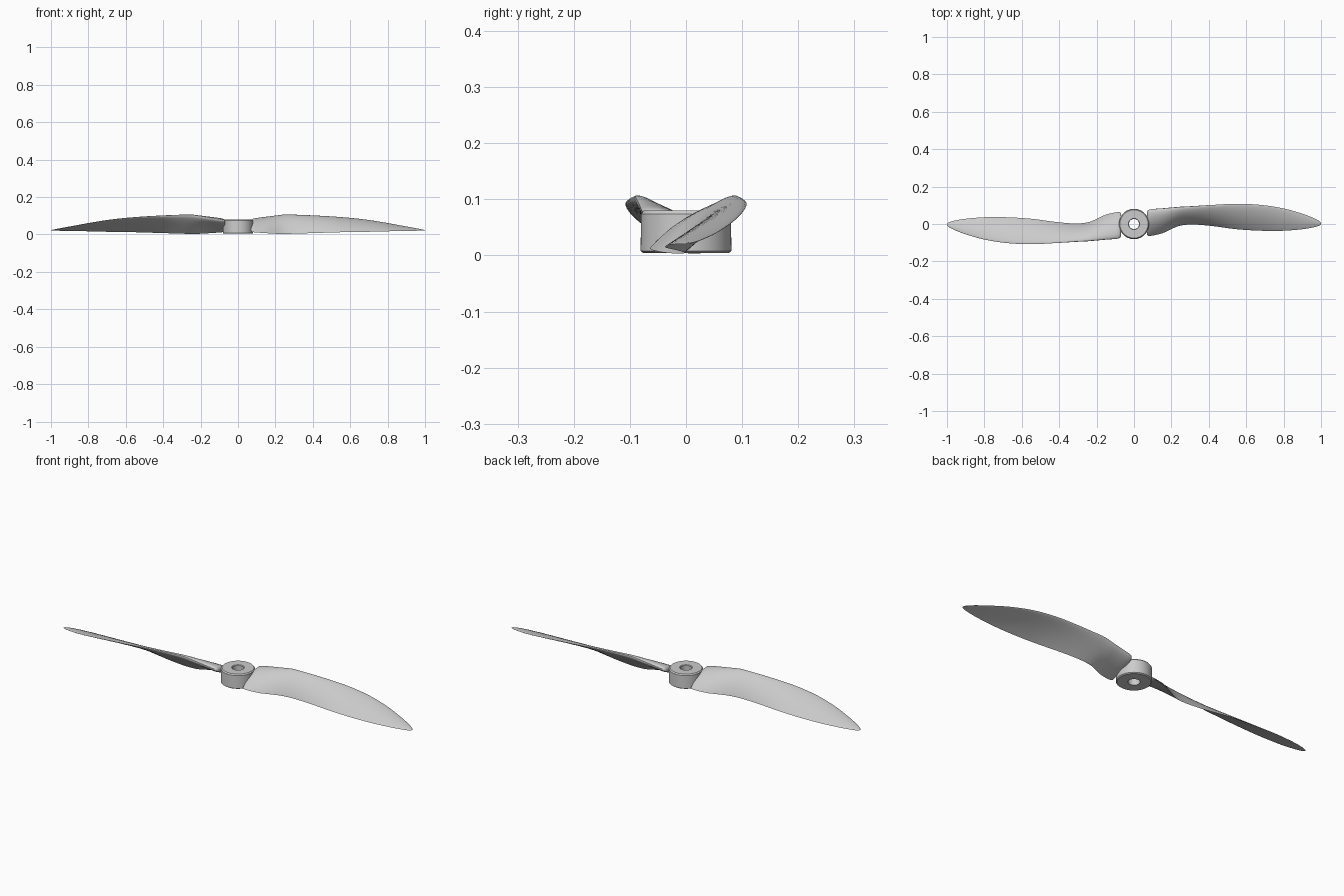
import bpy, bmesh, math
from mathutils import Vector, Matrix

cube = bpy.data.objects.get("Cube")
if cube:
    bpy.data.objects.remove(cube, do_unlink=True)

grey = bpy.data.materials.new("light grey plastic")
grey.use_nodes = True
colour = (0.6, 0.6, 0.6, 1)
grey.diffuse_color = colour
grey.node_tree.nodes["Principled BSDF"].inputs["Base Color"].default_value = colour


def finish(bm, name, angle):
    bmesh.ops.recalc_face_normals(bm, faces=bm.faces)
    mesh = bpy.data.meshes.new(name)
    bm.to_mesh(mesh)
    bm.free()
    mesh.materials.append(grey)
    obj = bpy.data.objects.new(name, mesh)
    bpy.context.collection.objects.link(obj)
    bpy.ops.object.select_all(action='DESELECT')
    obj.select_set(True)
    bpy.context.view_layer.objects.active = obj
    bpy.ops.object.shade_smooth_by_angle(angle=math.radians(angle))
    return obj


# Hub: a bevelled ring profile spun around the vertical axis
def make_hub():
    profile = [(.027, .004), (.076, .004), (.081, .008), (.08, .074),
               (.075, .08), (.03, .08), (.027, .077)]
    bm = bmesh.new()
    steps = 64
    rings = []
    for i in range(steps):
        a = math.tau * i / steps
        rings.append([bm.verts.new((r * math.cos(a), r * math.sin(a), z)) for r, z in profile])
    n = len(profile)
    for i in range(steps):
        a, b = rings[i], rings[(i + 1) % steps]
        for j in range(n):
            k = (j + 1) % n
            bm.faces.new((a[j], b[j], b[k], a[k]))
    finish(bm, "hub", 35)


# Blade stations: x, leading edge y z, trailing edge y z, thickness
STATIONS = [
    (.07, .066, .070, -.058, .018, .022),
    (.085, .078, .079, -.064, .012, .036),
    (.15, .083, .090, -.050, .007, .036),
    (.20, .087, .098, -.027, .004, .034),
    (.25, .091, .105, -.008, .003, .030),
    (.32, .095, .104, -.003, .005, .025),
    (.42, .102, .100, -.011, .008, .020),
    (.55, .108, .092, -.028, .012, .016),
    (.68, .102, .079, -.036, .014, .013),
    (.80, .083, .060, -.036, .017, .010),
    (.90, .055, .041, -.028, .019, .008),
    (.96, .032, .030, -.018, .020, .006),
    (.99, .016, .024, -.009, .020, .004),
    (1.0, .006, .022, -.001, .020, .002),
]


def smooth_stations(points, cuts=4):
    out = []
    last = len(points) - 1
    for i in range(last):
        quad = [points[max(0, min(last, i + d))] for d in (-1, 0, 1, 2)]
        for s in range(cuts):
            t = s / cuts
            out.append([.5 * (2 * b + (c - a) * t + (2 * a - 5 * b + 4 * c - d) * t * t
                              + (3 * b - a - 3 * c + d) * t ** 3) for a, b, c, d in zip(*quad)])
    return out + [list(points[-1])]


# Cambered section, rounded in front and thin behind
def section(x, ly, lz, ty, tz, thick, count=14):
    lead, trail = Vector((x, ly, lz)), Vector((x, ty, tz))
    chord = trail - lead
    up = Vector((0, chord.z, -chord.y)).normalized()
    ring = []
    for i in range(2 * count):
        a = math.pi * i / count
        s = (1 + math.cos(a)) / 2
        half = 1.2 * math.sqrt(s) * (1 - s) + .06 * s * math.sqrt(max(0, 1 - s))
        camber = .16 * chord.length * s * (1 - s)
        side = 1 if i <= count else -1
        ring.append(lead + chord * s + up * (camber + side * half * thick))
    return ring


def make_blade(name, turn):
    bm = bmesh.new()
    rings = [[bm.verts.new(p) for p in section(*st)] for st in smooth_stations(STATIONS)]
    n = len(rings[0])
    for a, b in zip(rings, rings[1:]):
        for j in range(n):
            k = (j + 1) % n
            bm.faces.new((a[j], b[j], b[k], a[k]))
    bm.faces.new(rings[0])
    bm.faces.new(rings[-1])
    bmesh.ops.transform(bm, matrix=Matrix.Rotation(turn, 4, 'Z'), verts=bm.verts)
    finish(bm, name, 40)


make_hub()
make_blade("left_blade", 0)
make_blade("right_blade", math.pi)
